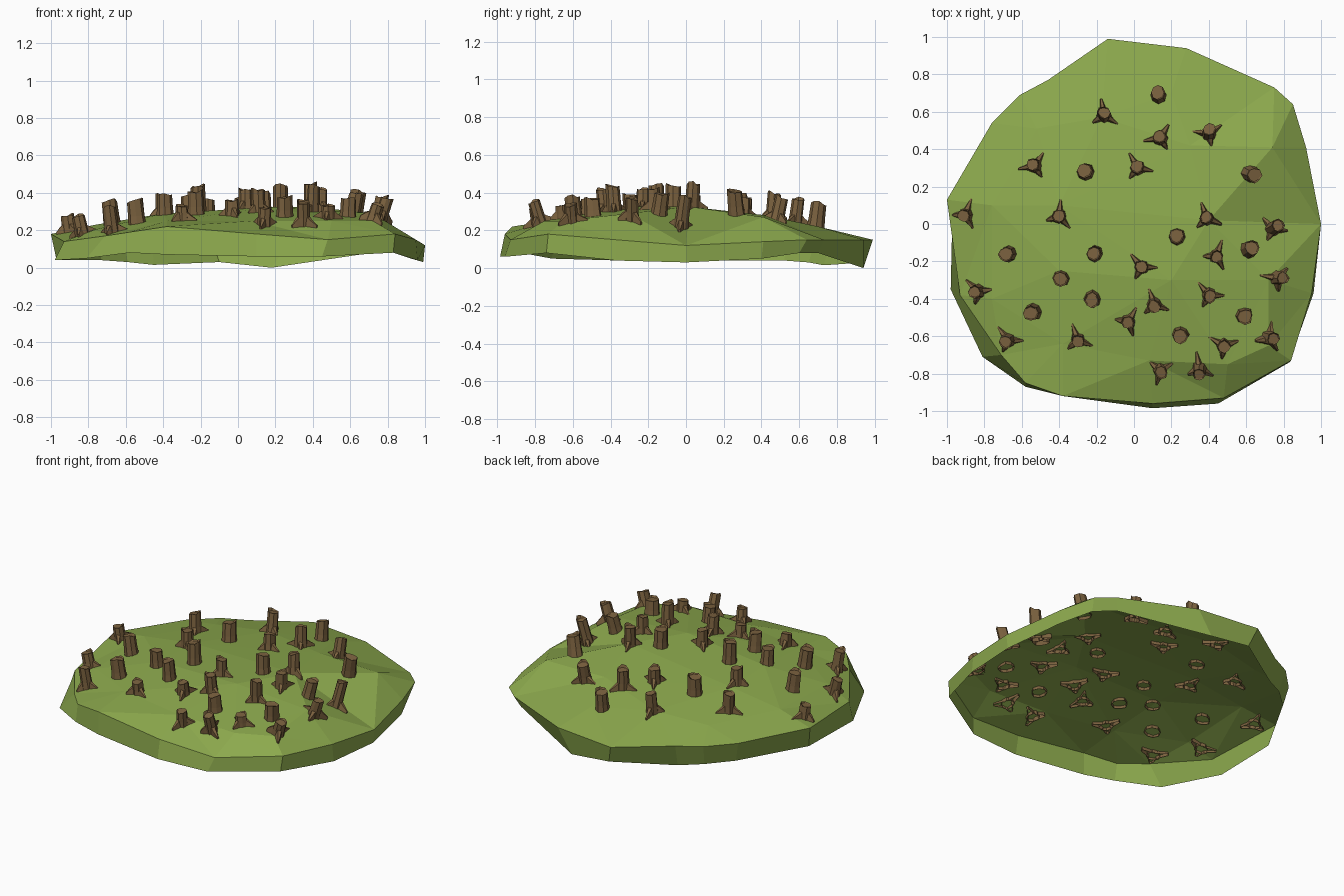
import bpy, bmesh, math, random
from mathutils import Vector, Matrix
from mathutils.geometry import delaunay_2d_cdt
from mathutils.bvhtree import BVHTree

if "Cube" in bpy.data.objects:
    bpy.data.objects.remove(bpy.data.objects["Cube"])

random.seed(4)


def material(name, rgb):
    m = bpy.data.materials.new(name)
    m.diffuse_color = (*rgb, 1)
    m.use_nodes = True
    m.node_tree.nodes["Principled BSDF"].inputs["Base Color"].default_value = m.diffuse_color
    return m


GRASS = material("grass green", (0.265, 0.40, 0.075))
WOOD = material("bark brown", (0.20, 0.122, 0.050))


def make_object(name, bm, mat):
    me = bpy.data.meshes.new(name)
    bm.to_mesh(me)
    bm.free()
    me.materials.append(mat)
    ob = bpy.data.objects.new(name, me)
    bpy.context.collection.objects.link(ob)
    return ob


# --- Grassy mound: open shell with upper rim, skirt and a faceted top ---
# each row: upper rim x, y, z and lower rim x, y, z
RIM = [
    (-.14, .99, .15, -.10, .95, .03), (.28, .94, .15, .18, .94, .0),
    (.75, .73, .15, .72, .70, .08), (.85, .64, .15, .83, .60, .08),
    (.92, .41, .14, .92, .40, .05), (1.0, .0, .12, .99, .0, .03),
    (.95, -.37, .15, .96, -.37, .04), (.84, -.73, .18, .83, -.74, .08),
    (.48, -.93, .15, .45, -.96, .06), (.10, -.96, .18, .10, -.985, .06),
    (-.38, -.92, .22, -.38, -.92, .07), (-.58, -.85, .19, -.58, -.87, .08),
    (-.71, -.70, .17, -.81, -.71, .05), (-.93, -.38, .14, -.98, -.35, .04),
    (-1.0, .13, .18, -.97, .10, .04), (-.76, .54, .17, -.73, .52, .04),
    (-.61, .69, .165, -.59, .65, .03), (-.46, .77, .16, -.45, .73, .015),
]
CREST = [
    (.74, .41, .27), (.72, -.30, .29), (.72, -.65, .25), (.50, -.75, .25),
    (.08, -.73, .25), (-.38, -.64, .25), (-.40, -.25, .29), (.20, -.30, .325),
    (.40, .02, .325), (.30, .42, .28), (-.17, .57, .24), (-.52, .51, .215),
    (-.40, .10, .28), (-.76, .10, .23), (-.76, -.40, .205), (.20, .70, .22),
]

n = len(RIM)
points = [Vector(r[:3]) for r in RIM] + [Vector(c) for c in CREST]
border = [(i, (i + 1) % n) for i in range(n)]
_, _, tris, origin, _, _ = delaunay_2d_cdt(
    [p.to_2d() for p in points], border, [], 1, 1e-5)

bm = bmesh.new()
top = [bm.verts.new(p) for p in points]
low = [bm.verts.new(r[3:]) for r in RIM]
for t in tris:
    bm.faces.new([top[origin[i][0]] for i in t])
for a, b in border:
    bm.faces.new((top[a], top[b], low[b], low[a]))
bmesh.ops.recalc_face_normals(bm, faces=bm.faces)
if sum(f.normal.z * f.calc_area() for f in bm.faces) < 0:
    bmesh.ops.reverse_faces(bm, faces=bm.faces)
surface = BVHTree.FromBMesh(bm)
make_object("grassy_mound", bm, GRASS)


# --- Stumps ---
def bridge(bm, a, b):
    k = len(a)
    for i in range(k):
        j = (i + 1) % k
        bm.faces.new((a[i], a[j], b[j], b[i]))


def trunk(bm, r, h, sides=8):
    """Irregular column with a splintered rim around a flat cut."""
    wob = [random.uniform(.88, 1.08) for _ in range(sides)]
    spike = random.randrange(sides)

    def ring(scale, heights):
        return [bm.verts.new((r * scale * w * math.cos(math.tau * i / sides),
                              r * scale * w * math.sin(math.tau * i / sides), z))
                for i, (w, z) in enumerate(zip(wob, heights))]
    jag = [h * random.uniform(.84, .92) for _ in range(sides)]
    jag[spike] = h
    jag[spike - 1] = h * .97
    rings = [ring(1.12, [-.02] * sides), ring(1.0, [h * .3] * sides),
             ring(.95, jag), ring(.78, [h * .86] * sides)]
    for a, b in zip(rings, rings[1:]):
        bridge(bm, a, b)
    bm.faces.new(rings[-1])


def root(bm, angle, length, h):
    """Tapered four-sided root bending down into the ground."""
    d = Vector((math.cos(angle), math.sin(angle), 0))
    s = Vector((-d.y, d.x, 0))
    prev = None
    for dist, wide, hi in ((.015, .026, h), (.05, .017, h * .5),
                           (length, .007, .004)):
        c = d * dist
        ring = [bm.verts.new(c + s * w + Vector((0, 0, z))) for w, z in
                ((-wide, -.02), (-wide * .5, hi), (wide * .5, hi), (wide, -.02))]
        if prev:
            for i in range(3):
                bm.faces.new((prev[i], prev[i + 1], ring[i + 1], ring[i]))
        prev = ring
    bm.faces.new(prev)


def stump(name, x, y, z_top, angle=None):
    hit, normal, _, _ = surface.ray_cast(Vector((x, y, 2)), Vector((0, 0, -1)))
    h = z_top - hit.z
    bm = bmesh.new()
    if angle is None:
        trunk(bm, .043, h)
    else:
        trunk(bm, .037, h)
        for turn, length in ((0, .092), (112, .072), (228, .085)):
            root(bm, math.radians(angle + turn), length, .055)
    bmesh.ops.recalc_face_normals(bm, faces=bm.faces)
    # lean partly with the slope
    axis = Vector((0, 0, 1)).lerp(normal, .6)
    lean = Vector((0, 0, 1)).rotation_difference(axis).to_matrix().to_4x4()
    ob = make_object(name, bm, WOOD)
    ob.matrix_world = Matrix.Translation(hit) @ lean


# x, y, top height
PLAIN = [
    (.13, .69, .355), (-.26, .28, .40), (.62, .27, .425), (-.67, -.16, .37),
    (-.21, -.16, .45), (.23, -.07, .45), (.61, -.14, .41), (-.39, -.29, .40),
    (-.22, -.40, .42), (-.54, -.47, .37), (.25, -.59, .39), (.59, -.49, .38),
]
# x, y, top height, direction of the longest root
ROOTED = [
    (-.16, .58, .38, 100), (.14, .46, .41, 190), (.40, .48, .39, 170),
    (.02, .30, .385, 120), (-.53, .31, .375, 190), (-.90, .05, .29, 70),
    (-.40, .04, .40, 85), (.39, .03, .46, 110), (.74, -.03, .40, 130),
    (.44, -.17, .43, 70), (.04, -.23, .43, 130), (.76, -.29, .385, 170),
    (.40, -.38, .45, 130), (.11, -.43, .43, 110), (-.03, -.52, .37, 60),
    (-.83, -.36, .29, 140), (-.67, -.62, .34, 130), (-.30, -.62, .34, 110),
    (.48, -.65, .34, 150), (.72, -.61, .35, 80), (.14, -.78, .33, 30),
    (.35, -.77, .37, 100),
]
for i, row in enumerate(PLAIN):
    stump(f"plain_stump_{i + 1}", *row)
for i, row in enumerate(ROOTED):
    stump(f"rooted_stump_{i + 1}", *row)
